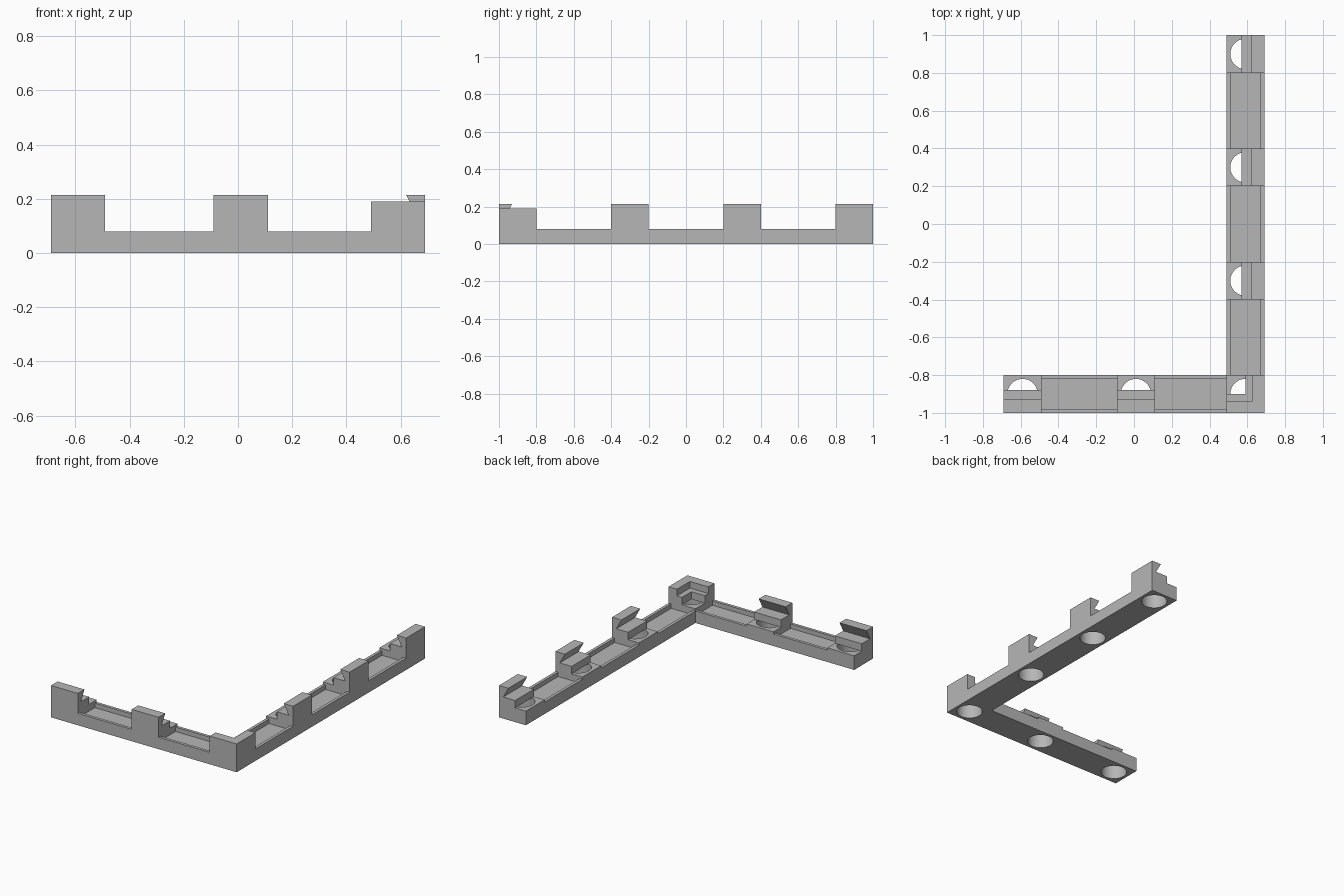
import bpy
from mathutils import Matrix, Vector

if "Cube" in bpy.data.objects:
    bpy.data.objects.remove(bpy.data.objects["Cube"])

GREY = (0.47, 0.47, 0.47, 1)
mat = bpy.data.materials.new("plain grey")
mat.use_nodes = True
mat.diffuse_color = GREY
mat.node_tree.nodes["Principled BSDF"].inputs["Base Color"].default_value = GREY

WIDTH, DECK, SHELF, CORNER_TOP, LIP_TOP = 0.2, 0.095, 0.145, 0.19, 0.214
RIGHT, FRONT = 0.69, -1.0
# Arm frames map (inward, up, along) to the world
SIDE_ARM = Matrix(((-1, 0, 0, RIGHT), (0, 0, 1, FRONT), (0, 1, 0, 0), (0, 0, 0, 1)))
FRONT_ARM = Matrix(((0, 0, -1, RIGHT), (1, 0, 0, FRONT), (0, 1, 0, 0), (0, 0, 0, 1)))
FLAT = Matrix(((-1, 0, 0, RIGHT), (0, 1, 0, FRONT), (0, 0, 1, 0), (0, 0, 0, 1)))


def prism(name, outline, start, end, frame):
    """Extrude a closed outline along the frame's third axis."""
    import bmesh
    bm = bmesh.new()
    face = bm.faces.new([bm.verts.new((a, b, start)) for a, b in outline])
    new = bmesh.ops.extrude_face_region(bm, geom=[face])["geom"]
    top = [v for v in new if isinstance(v, bmesh.types.BMVert)]
    bmesh.ops.translate(bm, verts=top, vec=(0, 0, end - start))
    bm.transform(frame)
    bmesh.ops.recalc_face_normals(bm, faces=bm.faces)
    mesh = bpy.data.meshes.new(name)
    bm.to_mesh(mesh)
    bm.free()
    mesh.materials.append(mat)
    obj = bpy.data.objects.new(name, mesh)
    bpy.context.collection.objects.link(obj)
    return obj


def drilled_deck(name, start, frame):
    """Square pad with a round through hole in its middle."""
    pad = prism(name, [(0, 0), (WIDTH, 0), (WIDTH, DECK), (0, DECK)],
                start, start + WIDTH, frame)
    centre = frame @ Vector((WIDTH / 2, DECK / 2, start + WIDTH / 2))
    bpy.ops.mesh.primitive_cylinder_add(vertices=48, radius=0.08, depth=0.4, location=centre)
    cutter = bpy.context.object
    cutter.data.materials.append(mat)
    cut = pad.modifiers.new("hole", 'BOOLEAN')
    cut.operation, cut.solver, cut.object = 'DIFFERENCE', 'EXACT', cutter
    bpy.ops.object.select_all(action='DESELECT')
    pad.select_set(True)
    bpy.context.view_layer.objects.active = pad
    bpy.ops.object.modifier_apply(modifier=cut.name)
    bpy.data.objects.remove(cutter)
    bpy.ops.object.shade_smooth_by_angle(angle=0.5)


# Cross-sections: undercut clip and open channel
clip = [(0, DECK), (0.12, DECK), (0.12, SHELF), (0.032, SHELF), (0.07, LIP_TOP), (0, LIP_TOP)]
channel = [(0, 0), (WIDTH, 0), (WIDTH, 0.08), (0.18, 0.08),
           (0.18, 0.05), (0.02, 0.05), (0.02, 0.08), (0, 0.08)]

# Arms: alternating channels and clip blocks
for arm, frame, starts in (("side", SIDE_ARM, (0.6, 1.2, 1.8)),
                           ("front", FRONT_ARM, (0.58, 1.18))):
    previous = WIDTH
    for i, start in enumerate(starts, 1):
        prism(f"{arm}_channel_{i}", channel, previous, start, frame)
        drilled_deck(f"{arm}_deck_{i}", start, frame)
        prism(f"{arm}_clip_{i}", clip, start, start + WIDTH, frame)
        previous = start + WIDTH


# Corner: drilled pad with a stepped angle wall
def angle_outline(t):
    return [(0, 0), (WIDTH, 0), (WIDTH, t), (t, t), (t, WIDTH), (0, WIDTH)]


drilled_deck("corner_deck", 0, SIDE_ARM)
prism("corner_step", angle_outline(0.1), DECK, SHELF, FLAT)
prism("corner_wall", angle_outline(0.063), SHELF, CORNER_TOP, FLAT)
